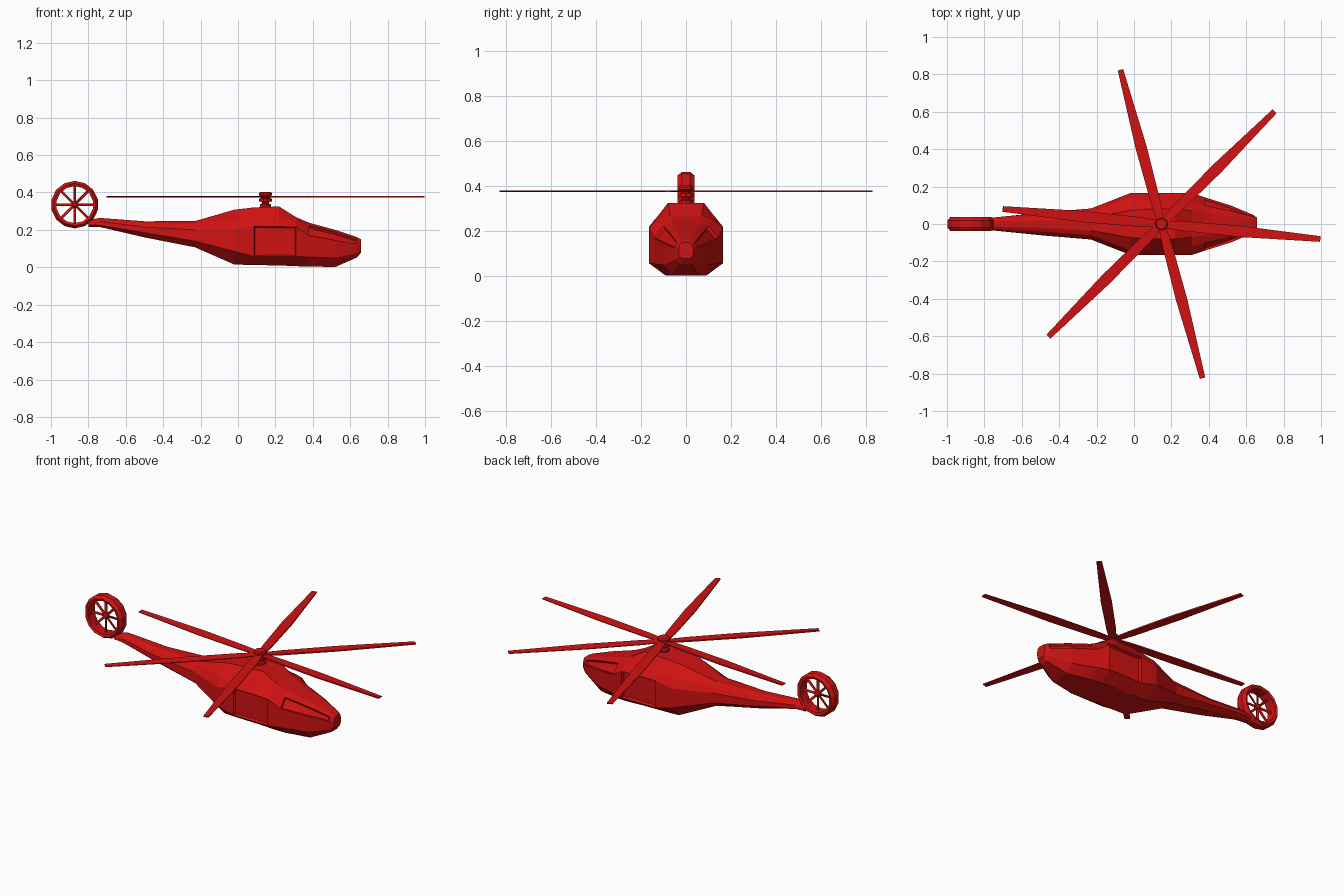
import bpy, bmesh, math
from mathutils import Matrix, Vector

if "Cube" in bpy.data.objects:
    bpy.data.objects.remove(bpy.data.objects["Cube"])

red = bpy.data.materials.new("red paint")
red.diffuse_color = (0.64, 0.006, 0.006, 1)
red.use_nodes = True
red.node_tree.nodes["Principled BSDF"].inputs["Base Color"].default_value = red.diffuse_color


def finish(name, bm):
    bmesh.ops.recalc_face_normals(bm, faces=bm.faces)
    me = bpy.data.meshes.new(name)
    bm.to_mesh(me)
    bm.free()
    me.materials.append(red)
    ob = bpy.data.objects.new(name, me)
    bpy.context.collection.objects.link(ob)
    return ob


def lathe(name, profile, sides, centre, axis="Z", closed=False, turn=0.0):
    """Revolve (radius, height) points about an axis through centre."""
    bm = bmesh.new()
    rings = []
    for i in range(sides):
        a = turn + math.tau * i / sides
        ring = []
        for r, h in profile:
            p = (r * math.cos(a), r * math.sin(a), h) if axis == "Z" \
                else (r * math.cos(a), h, r * math.sin(a))
            ring.append(bm.verts.new(Vector(p) + Vector(centre)))
        rings.append(ring)
    n = len(profile)
    for i in range(sides):
        a, b = rings[i], rings[(i + 1) % sides]
        for j in range(n if closed else n - 1):
            k = (j + 1) % n
            bm.faces.new((a[j], a[k], b[k], b[j]))
    if not closed:
        bm.faces.new([r[0] for r in rings])
        bm.faces.new([r[-1] for r in rings])
    return finish(name, bm)


# Fuselage: half sections (y, z) from belly to roof, tail to nose
sections = [
    (-0.80, [(.014, .215), (.028, .225), (.028, .237), (.024, .245), (.012, .252)]),
    (-0.74, [(.018, .216), (.036, .225), (.036, .245), (.026, .258), (.014, .264)]),
    (-0.50, [(.03, .16), (.06, .185), (.058, .215), (.04, .235), (.02, .246)]),
    (-0.23, [(.04, .107), (.083, .14), (.083, .20), (.06, .235), (.035, .247)]),
    (-0.02, [(.095, .015), (.165, .085), (.165, .20), (.14, .25), (.072, .308)]),
    (0.085, [(.095, .012), (.165, .058), (.165, .218), (.135, .255), (.08, .32)]),
    (0.22, [(.095, .01), (.165, .058), (.165, .218), (.135, .255), (.08, .325)]),
    (0.31, [(.095, .006), (.165, .058), (.165, .215), (.12, .25), (.07, .268)]),
    (0.38, [(.09, .004), (.142, .055), (.142, .17), (.10, .222), (.06, .238)]),
    (0.52, [(.06, .002), (.098, .05), (.098, .145), (.07, .188), (.042, .20)]),
    (0.635, [(.025, .052), (.045, .075), (.05, .125), (.04, .15), (.025, .162)]),
    (0.658, [(.018, .078), (.03, .09), (.033, .12), (.027, .142), (.018, .15)]),
]
bm = bmesh.new()
loops = []
for x, half in sections:
    pts = half + [(-y, z) for y, z in reversed(half)]
    loops.append([bm.verts.new((x, y, z)) for y, z in pts])
panels = {}
for i in range(len(loops) - 1):
    a, b = loops[i], loops[i + 1]
    for j in range(10):
        k = (j + 1) % 10
        panels[i, j] = bm.faces.new((a[j], a[k], b[k], b[j]))
bm.faces.new(loops[0])
bm.faces.new(loops[-1])
bmesh.ops.recalc_face_normals(bm, faces=bm.faces)
# Sunken side doors and cockpit windows
for j in (1, 7):
    bmesh.ops.inset_region(bm, faces=[panels[5, j], panels[6, j]],
                           thickness=.008, depth=-.014)
for j in (2, 6):
    bmesh.ops.inset_region(bm, faces=[panels[8, j], panels[9, j]],
                           thickness=.007, depth=-.012)
finish("fuselage", bm)

# Rotor mast with stacked collars
HX = 0.147
lathe("rotor_mast", [(.03, .30), (.03, .335), (.02, .34), (.02, .35), (.036, .352),
                     (.036, .366), (.024, .37), (.024, .38), (.034, .384),
                     (.034, .396), (.028, .403)], 10, (HX, 0, 0))

# Six main blades
stations = [(0.0, .018), (.12, .026), (.42, .030), (.853, .015)]
for n, deg in enumerate((-5.4, 44.9, 104.9, 174.6, 224.9, 284.9)):
    bm = bmesh.new()
    rows = []
    for r, w in stations:
        rows.append([bm.verts.new(p) for p in
                     ((r, -w, -.004), (r, w, -.002), (r, w, .002), (r, -w, .004))])
    for a, b in zip(rows, rows[1:]):
        for j in range(4):
            k = (j + 1) % 4
            bm.faces.new((a[j], a[k], b[k], b[j]))
    bm.faces.new(rows[0])
    bm.faces.new(rows[-1])
    bm.transform(Matrix.Translation((HX, 0, .377)) @
                 Matrix.Rotation(math.radians(deg), 4, "Z"))
    finish(f"main_blade_{n + 1}", bm)

# Ducted tail fan: shroud, hub and eight spokes
FAN = (-0.873, 0, 0.335)
lathe("fan_shroud", [(.127, -.018), (.127, .018), (.113, .037), (.099, .032),
                     (.099, -.032), (.113, -.037)], 14, FAN, "Y", True, math.pi / 14)
lathe("fan_hub", [(.010, -.018), (.017, -.01), (.017, .01), (.010, .018)], 8, FAN, "Y")
bm = bmesh.new()
for i in range(8):
    m = (Matrix.Translation(FAN) @ Matrix.Rotation(math.tau * i / 8, 4, "Y") @
         Matrix.Translation((.057, 0, 0)) @ Matrix.Rotation(.35, 4, "X") @
         Matrix.Diagonal((.09, .006, .013, 1)))
    bmesh.ops.create_cube(bm, size=1, matrix=m)
finish("fan_blades", bm)
